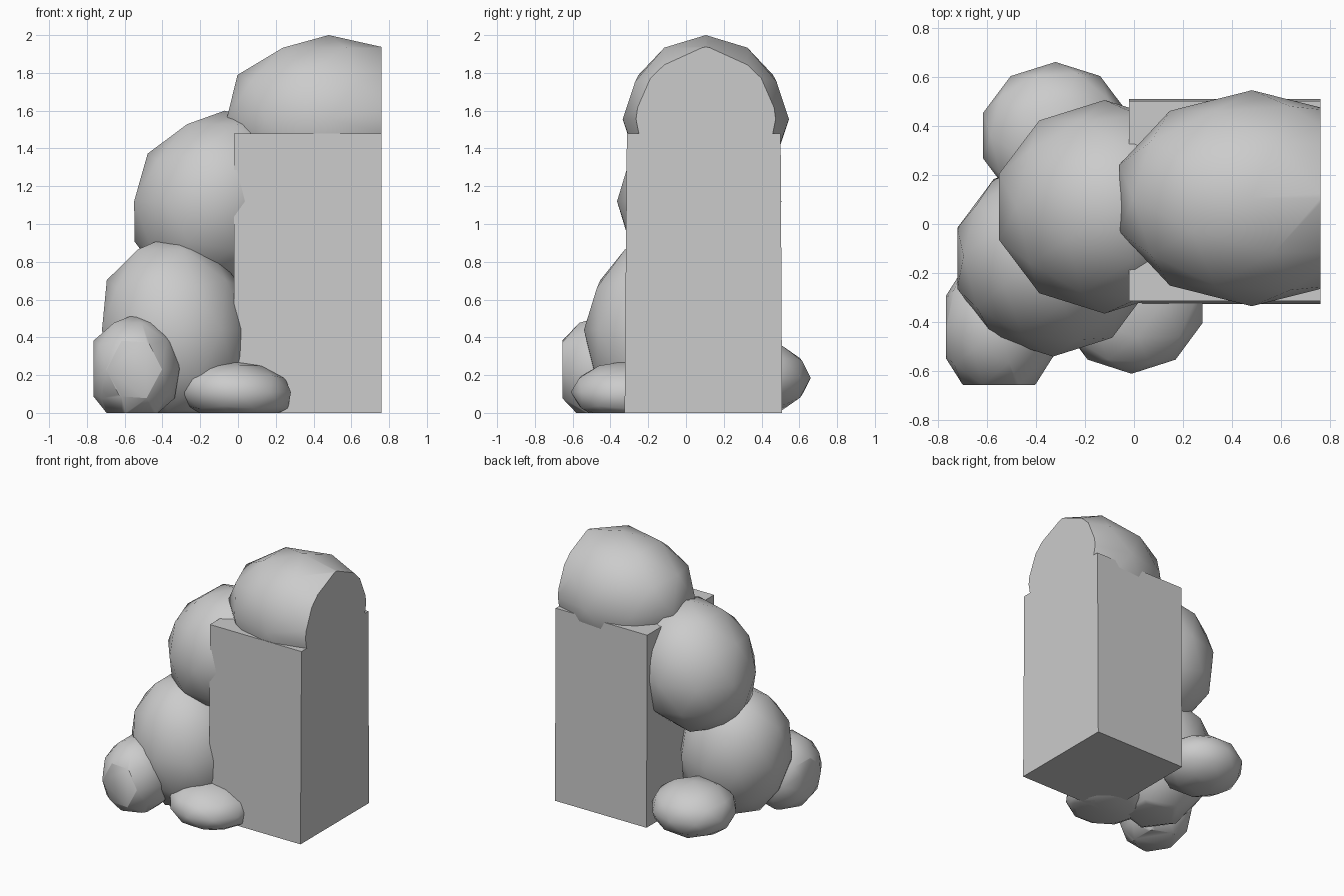
import bpy, bmesh
from mathutils import Vector

if "Cube" in bpy.data.objects:
    bpy.data.objects.remove(bpy.data.objects["Cube"])

stone = bpy.data.materials.new("grey_stone")
stone.diffuse_color = (0.6, 0.6, 0.6, 1.0)
stone.use_nodes = True
stone.node_tree.nodes["Principled BSDF"].inputs["Base Color"].default_value = stone.diffuse_color


def finish(bm, name, angle):
    bmesh.ops.recalc_face_normals(bm, faces=bm.faces)
    mesh = bpy.data.meshes.new(name)
    bm.to_mesh(mesh)
    bm.free()
    ob = bpy.data.objects.new(name, mesh)
    bpy.context.collection.objects.link(ob)
    mesh.materials.append(stone)
    bpy.ops.object.select_all(action='DESELECT')
    ob.select_set(True)
    bpy.context.view_layer.objects.active = ob
    bpy.ops.object.shade_smooth_by_angle(angle=angle)
    return ob


def slice_flat(bm, point, normal):
    # cut away everything beyond the plane and close the hole
    geom = bm.verts[:] + bm.edges[:] + bm.faces[:]
    res = bmesh.ops.bisect_plane(bm, geom=geom, plane_co=point, plane_no=normal,
                                 clear_outer=True)
    edges = [e for e in res['geom_cut'] if isinstance(e, bmesh.types.BMEdge)]
    if edges:
        bmesh.ops.contextual_create(bm, geom=edges)


def boulder(name, centre, half, cuts=(), lean=(0, 0)):
    # coarse smooth-shaded ball, stretched, leaned and sliced
    bm = bmesh.new()
    bmesh.ops.create_icosphere(bm, subdivisions=2, radius=1)
    for v in bm.verts:
        p = v.co.copy()
        v.co = Vector((centre[0] + (p.x / 0.951) * half[0] + lean[0] * p.z,
                       centre[1] + p.y * half[1] + lean[1] * p.z,
                       centre[2] + p.z * half[2]))
    for point, normal in cuts:
        slice_flat(bm, point, normal)
    return finish(bm, name, 0.75)


FLOOR = ((0, 0, 0), (0, 0, -1))
RIGHT = ((0.76, 0, 0), (1, 0, 0))

# square pillar with a slightly uneven skin
bm = bmesh.new()
bmesh.ops.create_cube(bm, size=1)
for v in bm.verts:
    v.co = Vector((0.37 + v.co.x * 0.78, 0.092 + v.co.y * 0.834, 0.74 + v.co.z * 1.48))
    if v.co.z > 1:
        v.co.y += 0.012 if v.co.y < 0 else -0.008
finish(bm, "pillar_block", 0.5)

# large rounded rocks
boulder("top_boulder", (0.48, 0.105, 1.555), (0.54, 0.44, 0.445), [RIGHT])
boulder("middle_boulder", (-0.12, 0.07, 1.12), (0.43, 0.435, 0.48), lean=(0.05, 0))
boulder("lower_left_boulder", (-0.33, -0.14, 0.44), (0.39, 0.40, 0.50), [FLOOR],
        lean=(-0.03, 0.02))

# small rocks round the foot
boulder("front_left_rock", (-0.55, -0.42, 0.23), (0.24, 0.29, 0.29),
        [FLOOR, ((0, -0.655, 0), (0, -1, 0)), ((-0.765, 0, 0), (-1, 0, 0))])
boulder("front_rock", (-0.01, -0.31, 0.11), (0.29, 0.30, 0.165), [FLOOR], lean=(-0.03, 0))
boulder("back_rock", (-0.32, 0.36, 0.185), (0.295, 0.30, 0.20), [FLOOR])
